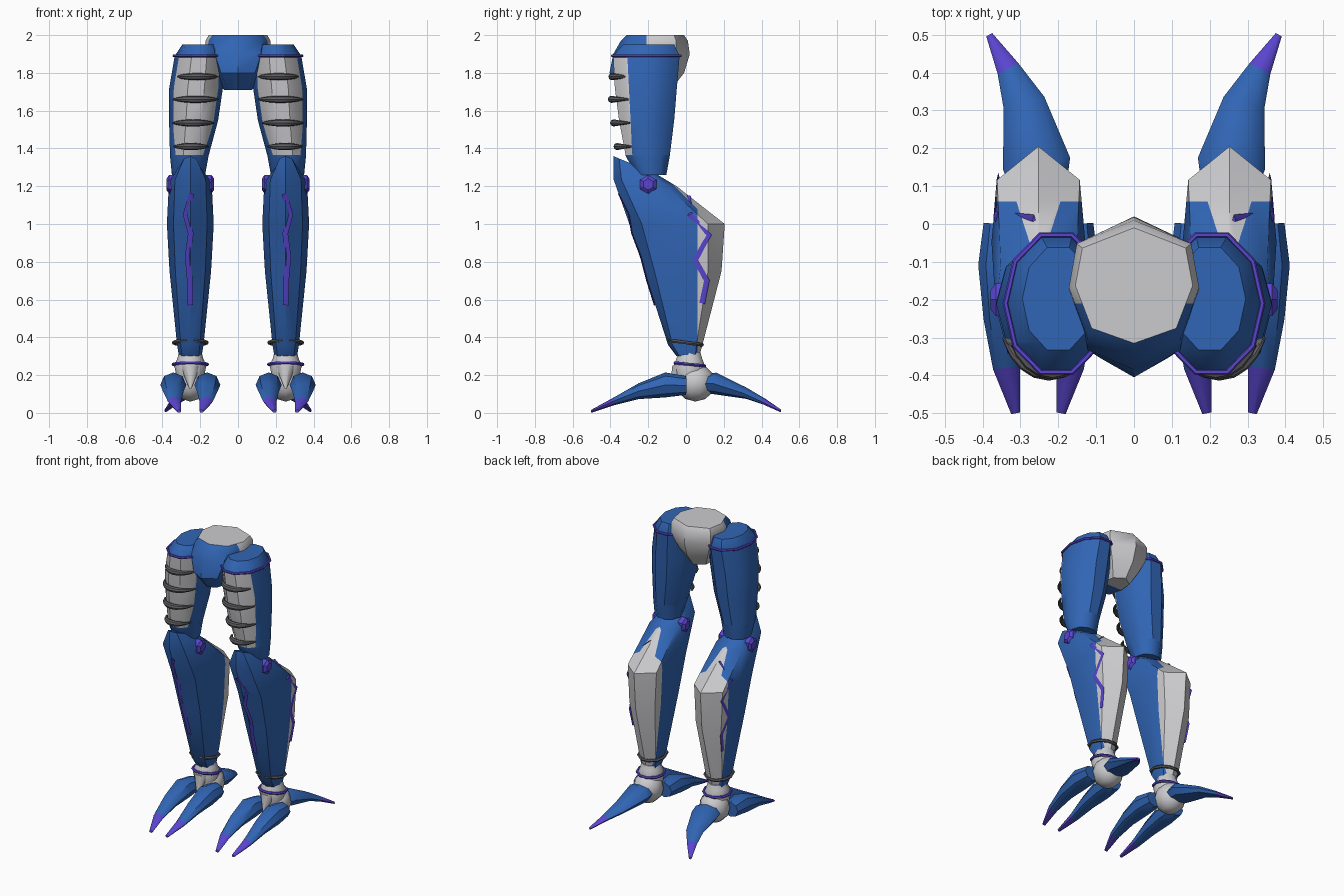
import bpy, bmesh
from math import sin, cos, pi, radians
from mathutils import Vector
from mathutils.bvhtree import BVHTree

if "Cube" in bpy.data.objects:
    bpy.data.objects.remove(bpy.data.objects["Cube"])


def material(name, rgb):
    m = bpy.data.materials.new(name)
    m.use_nodes = True
    m.diffuse_color = (*rgb, 1)
    m.node_tree.nodes["Principled BSDF"].inputs["Base Color"].default_value = (*rgb, 1)
    return m


BLUE = material("blue", (0.03, 0.13, 0.46))
WHITE = material("pale grey", (0.6, 0.6, 0.62))
PURPLE = material("purple", (0.1, 0.06, 0.62))
GREY = material("dark grey", (0.11, 0.11, 0.12))
LEG = 0.2525  # sideways centre of the lower leg


def finish(name, bm, mats, mirror=True, angle=40):
    bmesh.ops.recalc_face_normals(bm, faces=bm.faces)
    me = bpy.data.meshes.new(name)
    bm.to_mesh(me)
    bm.free()
    ob = bpy.data.objects.new(name, me)
    bpy.context.collection.objects.link(ob)
    for m in mats:
        me.materials.append(m)
    bpy.ops.object.select_all(action='DESELECT')
    ob.select_set(True)
    bpy.context.view_layer.objects.active = ob
    bpy.ops.object.shade_smooth_by_angle(angle=radians(angle))
    if mirror:
        ob.modifiers.new("other_side", 'MIRROR')
    return ob


def loft(rings, closed=False):
    """Skin a list of equal point rings."""
    bm = bmesh.new()
    vs = [[bm.verts.new(p) for p in r] for r in rings]
    n = len(vs[0])
    pairs = list(zip(vs, vs[1:])) + ([(vs[-1], vs[0])] if closed else [])
    for a, b in pairs:
        for i in range(n):
            j = (i + 1) % n
            bm.faces.new((a[i], a[j], b[j], b[i]))
    if not closed:
        bm.faces.new(vs[0])
        bm.faces.new(vs[-1])
    return bm


def section(profile, cx, hw, front, back):
    """Fit a unit profile between a front and a back (y, z) point."""
    pts = []
    for u, v in profile:
        t = (v + 1) / 2
        pts.append(Vector((cx + u * hw, front[0] + (back[0] - front[0]) * t,
                           front[1] + (back[1] - front[1]) * t)))
    return pts


def tube(path, sizes, up=(0, 0, 1), closed=False, sides=8):
    """Sweep an ellipse (half width, half height) along a path."""
    path = [Vector(p) for p in path]
    up, n, rings = Vector(up).normalized(), len(path), []
    for i, p in enumerate(path):
        a = path[i - 1] if closed or i else p
        b = path[(i + 1) % n] if closed or i < n - 1 else p
        side = (b - a).cross(up).normalized()
        w, h = sizes[i]
        rings.append([p + side * w * cos(2 * pi * k / sides) + up * h * sin(2 * pi * k / sides)
                      for k in range(sides)])
    return loft(rings, closed)


def hoop(name, centre, rx, ry, tilt, thick, mat, n=10):
    """Closed band around a limb."""
    x, y, z = centre
    pts = [(x + rx * cos(2 * pi * i / n), y + ry * sin(2 * pi * i / n),
            z - tilt * sin(2 * pi * i / n)) for i in range(n)]
    finish(name, tube(pts, [(thick, thick)] * n, closed=True, sides=6), [mat])


def cut(bm, point, normal):
    bmesh.ops.bisect_plane(bm, geom=bm.verts[:] + bm.edges[:] + bm.faces[:],
                           plane_co=point, plane_no=normal)


def paint(bm, rule):
    for f in bm.faces:
        f.material_index = 1 if rule(f.calc_center_median()) else 0


half = [(0.72, -0.74), (1, 0), (0.88, 0.65)]
RIDGED = [(0, -1)] + half + [(0, 1)] + [(-u, v) for u, v in reversed(half)]
ROUND = [(cos(2 * pi * i / 10), sin(2 * pi * i / 10)) for i in range(10)]

# Pelvis: blue front, pale back and top
bm = loft([section(RIDGED, 0, hw, (f, z), (b, z)) for z, hw, f, b in (
    (1.71, 0.075, -0.33, -0.08), (1.8, 0.125, -0.405, -0.01),
    (1.9, 0.17, -0.385, 0.02), (1.97, 0.172, -0.345, 0.01), (2, 0.155, -0.315, -0.01))])
cut(bm, (0, -0.21, 0), (0, 1, 0))
paint(bm, lambda c: c.y > -0.21 or c.z > 1.995)
finish("pelvis", bm, [BLUE, WHITE], mirror=False)

# Thigh with pale front panel
bm = loft([section(ROUND, cx, rx, (f, z), (b, z)) for z, cx, rx, f, b in (
    (1.95, 0.2, 0.095, -0.34, -0.055), (1.89, 0.205, 0.13, -0.395, -0.025),
    (1.72, 0.222, 0.142, -0.385, -0.04), (1.55, 0.235, 0.13, -0.362, -0.055),
    (1.36, 0.258, 0.102, -0.325, -0.08), (1.26, 0.262, 0.088, -0.27, -0.1))])
slope = 0.05
cut(bm, (0, -0.31, 1.88), (0, 1, slope))
cut(bm, (0, 0, 1.88), (0, 0, 1))
cut(bm, (0, 0, 1.365), (0, 0, 1))
paint(bm, lambda c: c.y + 0.31 + slope * (c.z - 1.88) < 0 and 1.365 < c.z < 1.88)
finish("thigh", bm, [BLUE, WHITE])
hoop("thigh_band", (0.205, -0.21, 1.89), 0.134, 0.19, 0, 0.008, PURPLE)

# Tapered ribs across the thigh panel
for k, (z, cx, rx, ry) in enumerate(((1.78, 0.215, 0.13, 0.187), (1.66, 0.225, 0.138, 0.19),
                                     (1.535, 0.238, 0.125, 0.178), (1.41, 0.248, 0.107, 0.16))):
    path, sizes = [], []
    for i in range(9):
        a = radians(212 + 116 * i / 8)
        path.append((cx + rx * cos(a), -0.205 + ry * sin(a), z))
        r = 0.005 + 0.014 * sin(pi * i / 8)
        sizes.append((r, r))
    finish(f"thigh_rib_{k + 1}", tube(path, sizes), [GREY])

# Shin with pointed knee and pale calf
bm = loft([section(RIDGED, LEG, hw, f, b) for hw, f, b in (
    (0.045, (-0.385, 1.36), (-0.15, 1.26)), (0.113, (-0.385, 1.24), (-0.05, 1.2)),
    (0.124, (-0.3, 1.0), (0.205, 1.0)), (0.11, (-0.22, 0.75), (0.188, 0.75)),
    (0.07, (-0.095, 0.36), (0.087, 0.36)), (0.06, (-0.05, 0.3), (0.07, 0.3)))])
cut(bm, (0, 0.06, 0), (0, 1, 0))
cut(bm, (0, 0, 1.14), (0, 1, 1))
paint(bm, lambda c: c.y > 0.06 or c.y + c.z > 1.14)
surface = BVHTree.FromBMesh(bm)
finish("shin", bm, [BLUE, WHITE])
hoop("shin_band", (LEG, 0, 0.372), 0.088, 0.09, 0.012, 0.01, GREY)


def stripe(name, points, normal):
    """Thin painted strip laid on the shin surface."""
    normal = Vector(normal)
    path = []
    for p in points:
        hit = surface.ray_cast(Vector(p) + normal, -normal)[0]
        path.append((hit or Vector(p)) + normal * 0.004)
    finish(name, tube(path, [(0.015, 0.004)] * len(path), up=normal, sides=4), [PURPLE])


stripe("shin_front_stripe", [(x, -0.3, z) for x, z in (
    (0.245, 1.16), (0.277, 1.05), (0.25, 0.95), (0.266, 0.83), (0.255, 0.7), (0.252, 0.57))],
    (0, -1, 0))
stripe("shin_side_zigzag", [(0.3, y, z) for y, z in (
    (0.01, 1.15), (0.02, 1.05), (0.12, 0.94), (0.05, 0.81), (0.11, 0.7), (0.085, 0.58))],
    (1, 0, 0))

# Six-sided knee studs on both sides of the knee
for name, s in (("outer", 1), ("inner", -1)):
    bm = loft([[Vector((LEG + s * d, -0.2 + r * sin(pi * i / 3), 1.21 + r * cos(pi * i / 3)))
                for i in range(6)] for d, r in ((0.08, 0.05), (0.112, 0.05), (0.126, 0.03))])
    finish(f"{name}_knee_stud", bm, [PURPLE], angle=20)

# Ankle: neck, band, ball and front wedge
bm = loft([section(ROUND, LEG, r, (0.015 - r, z), (0.02 + r, z))
           for z, r in ((0.32, 0.06), (0.29, 0.068), (0.25, 0.085), (0.18, 0.07))])
finish("ankle_neck", bm, [WHITE])
hoop("ankle_band", (LEG, 0.02, 0.257), 0.09, 0.082, 0.008, 0.009, PURPLE)
bm = bmesh.new()
bmesh.ops.create_uvsphere(bm, u_segments=10, v_segments=6, radius=0.1)
bmesh.ops.scale(bm, verts=bm.verts, vec=(0.98, 1.05, 1))
bmesh.ops.translate(bm, verts=bm.verts, vec=(LEG, 0.05, 0.16))
finish("ankle_ball", bm, [WHITE])
bm = loft([section(ROUND, LEG, r, (y - r, z), (y + r, z))
           for z, y, r in ((0.25, -0.02, 0.055), (0.13, -0.08, 0.006))])
finish("ankle_wedge", bm, [WHITE])

# Clawed toes: (sideways, y, z, half width, half height), last span is the claw
FRONT = ((0.085, 0, 0.145, 0.06, 0.05), (0.09, -0.11, 0.148, 0.069, 0.066),
         (0.09, -0.25, 0.115, 0.055, 0.042), (0.084, -0.38, 0.062, 0.036, 0.021),
         (0.06, -0.5, 0.009, 0.012, 0.008))
REAR = ((0, 0.1, 0.155, 0.075, 0.05), (0.005, 0.16, 0.155, 0.09, 0.058),
        (0.038, 0.32, 0.104, 0.056, 0.03), (0.08, 0.41, 0.062, 0.031, 0.018),
        (0.13, 0.5, 0.012, 0.009, 0.008))
for name, data, s in (("outer_toe", FRONT, 1), ("inner_toe", FRONT, -1), ("rear_toe", REAR, 1)):
    bm = tube([(LEG + s * d[0], d[1], d[2]) for d in data], [d[3:] for d in data])
    limit = abs(data[3][1])
    paint(bm, lambda c: abs(c.y) > limit)
    finish(name, bm, [BLUE, PURPLE])
